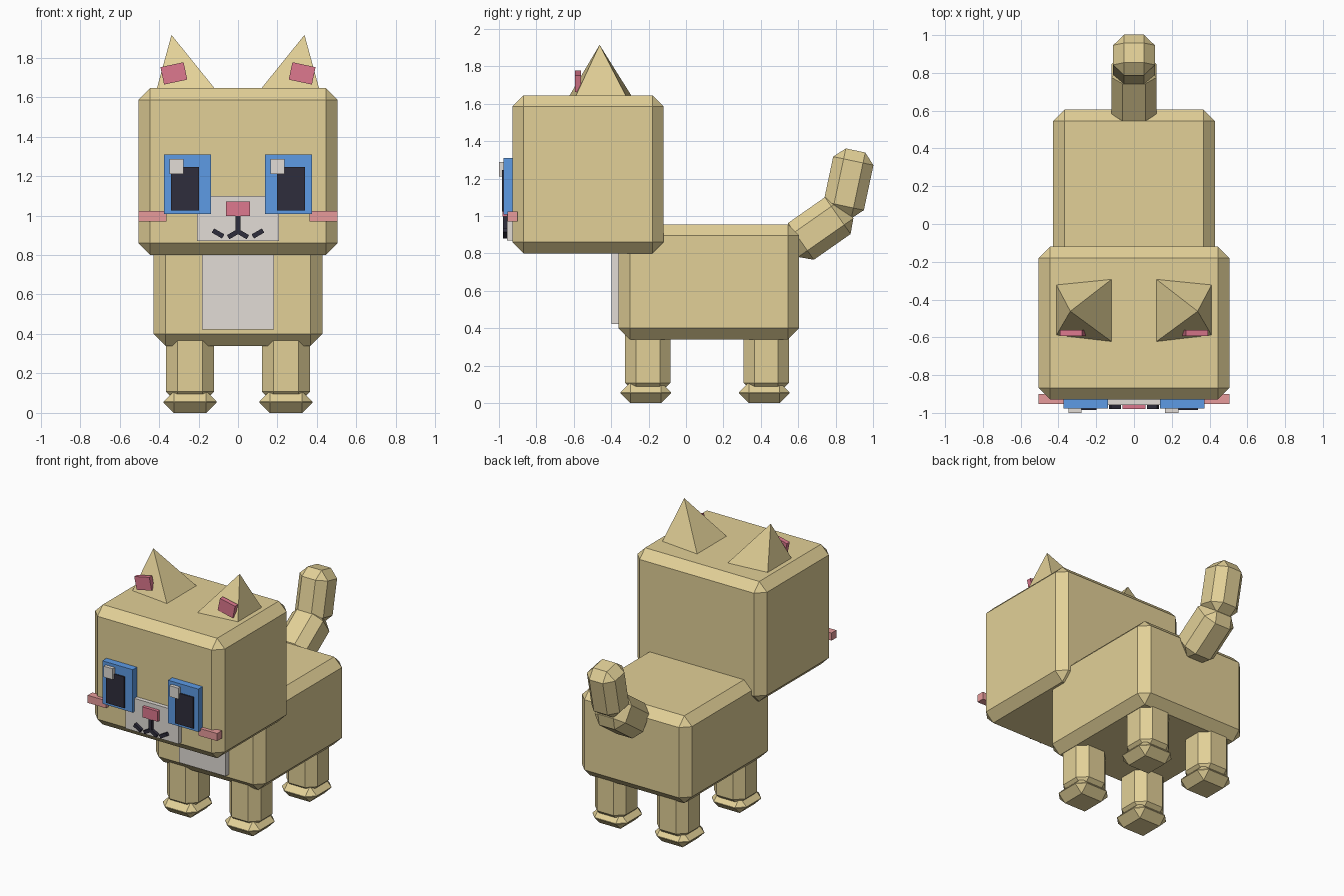
import bpy, bmesh, math
from mathutils import Matrix, Vector

if "Cube" in bpy.data.objects:
    bpy.data.objects.remove(bpy.data.objects["Cube"])


def mat(name, r, g, b):
    lin = [((c / 255 + 0.055) / 1.055) ** 2.4 for c in (r, g, b)]
    m = bpy.data.materials.new(name)
    m.diffuse_color = (*lin, 1)
    m.use_nodes = True
    m.node_tree.nodes["Principled BSDF"].inputs["Base Color"].default_value = m.diffuse_color
    return m


TAN = mat("tan_fur", 226, 208, 151)
PALE = mat("pale_fur", 226, 220, 214)
BLUE = mat("eye_blue", 93, 155, 229)
DARK = mat("near_black", 47, 45, 60)
PINK = mat("pink", 221, 120, 142)
BLUSH = mat("blush_pink", 235, 158, 158)


def finish(name, bm, material):
    bmesh.ops.recalc_face_normals(bm, faces=bm.faces)
    me = bpy.data.meshes.new(name)
    bm.to_mesh(me)
    bm.free()
    me.materials.append(material)
    ob = bpy.data.objects.new(name, me)
    bpy.context.collection.objects.link(ob)
    return ob


def box(name, material, centre, size, bevel=0, rot=(0, 0, 0)):
    """Box with optional one-segment chamfer, rotation in degrees."""
    bm = bmesh.new()
    bmesh.ops.create_cube(bm, size=1, matrix=Matrix.Diagonal((*size, 1)))
    if bevel:
        bmesh.ops.bevel(bm, geom=bm.edges[:], offset=bevel, segments=1,
                        affect='EDGES', clamp_overlap=True)
    ob = finish(name, bm, material)
    ob.location = centre
    ob.rotation_euler = [math.radians(a) for a in rot]
    return ob


def span(name, material, x, y, z, bevel=0):
    """Box given by its (min, max) range on each axis."""
    lo, hi = (Vector(p) for p in zip(x, y, z))
    return box(name, material, (lo + hi) / 2, hi - lo, bevel)


def ear(name, s):
    """Four-sided pyramid leaning outwards."""
    bm = bmesh.new()
    base = [bm.verts.new((s * x, y, 1.64)) for x, y in
            ((0.412, -0.59), (0.412, -0.32), (0.115, -0.29), (0.115, -0.625))]
    tip = bm.verts.new((s * 0.337, -0.462, 1.915))
    bm.faces.new(base)
    for i in range(4):
        bm.faces.new((base[i], base[(i + 1) % 4], tip))
    finish(name, bm, TAN)


# Body, chest patch and head
span("body", TAN, (-0.428, 0.428), (-0.36, 0.605), (0.34, 0.955), 0.06)
span("chest_patch", PALE, (-0.183, 0.183), (-0.398, -0.34), (0.423, 0.85))
span("head", TAN, (-0.505, 0.505), (-0.928, -0.12), (0.80, 1.645), 0.06)

# Legs and paws
for side, s in (("left", -1), ("right", 1)):
    for end, y, py in (("front", -0.204, -0.215), ("back", 0.429, 0.418)):
        box(f"{end}_{side}_leg", TAN, (s * 0.243, y, 0.25),
            (0.244, 0.244, 0.40), 0.058)
        box(f"{end}_{side}_paw", TAN, (s * 0.243, py, 0.055),
            (0.27, 0.27, 0.11), 0.053)

# Tail in two bent segments
box("tail_base", TAN, (0, 0.713, 0.933), (0.24, 0.36, 0.24), 0.06, (35, 0, 0))
box("tail_tip", TAN, (0, 0.869, 1.174), (0.22, 0.22, 0.36), 0.057, (-12, 0, 0))

# Muzzle, nose and mouth
span("muzzle", PALE, (-0.208, 0.208), (-0.957, -0.91), (0.87, 1.10))
span("nose", PINK, (-0.06, 0.06), (-0.98, -0.94), (0.997, 1.07))
span("mouth_line", DARK, (-0.0125, 0.0125), (-0.978, -0.945), (0.905, 1.0))

# Paired face parts
for side, s in (("left", -1), ("right", 1)):
    ear(f"{side}_ear", s)
    box(f"{side}_inner_ear", PINK, (s * 0.325, -0.578, 1.72),
        (0.12, 0.032, 0.09), 0, (0, s * 12, 0))
    box(f"{side}_eye", BLUE, (s * 0.256, -0.945, 1.158), (0.237, 0.062, 0.302))
    box(f"{side}_pupil", DARK, (s * 0.269, -0.968, 1.135), (0.142, 0.034, 0.22))
    # both highlights sit on the same side of the eye
    box(f"{side}_eye_highlight", PALE, (s * 0.256 - 0.056, -0.985, 1.249),
        (0.07, 0.03, 0.077))
    box(f"{side}_cheek", BLUSH, (s * 0.433, -0.927, 0.996),
        (0.143, 0.053, 0.053))
    box(f"{side}_mouth_inner", DARK, (s * 0.026, -0.962, 0.904),
        (0.055, 0.033, 0.024), 0, (0, s * 30, 0))
    box(f"{side}_mouth_outer", DARK, (s * 0.101, -0.962, 0.909),
        (0.06, 0.033, 0.024), 0, (0, -s * 30, 0))
